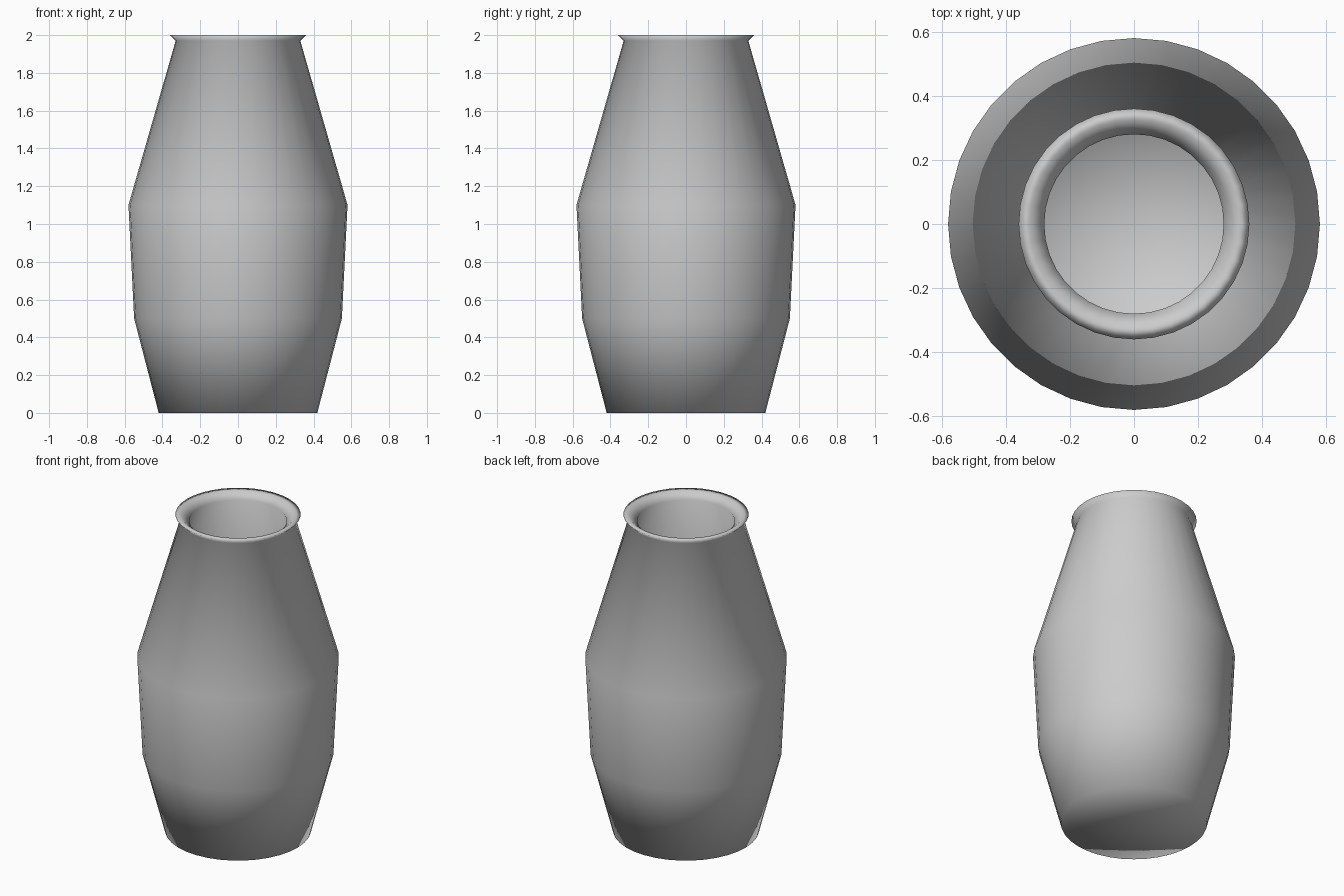
import bpy, bmesh, math

if "Cube" in bpy.data.objects:
    bpy.data.objects.remove(bpy.data.objects["Cube"])

SIDES = 36

# Wall profile (radius, height): outside upward, over the lip, inside downward
PROFILE = [
    (0.42, 0.0), (0.55, 0.50), (0.58, 1.10), (0.33, 1.97),   # outer body
    (0.36, 2.0), (0.325, 2.0),                               # flared lip
    (0.28, 1.96), (0.535, 1.09), (0.505, 0.51), (0.385, 0.04),  # inner wall
]


def ring(bm, radius, z):
    step = 2 * math.pi / SIDES
    return [bm.verts.new((radius * math.cos(i * step), radius * math.sin(i * step), z))
            for i in range(SIDES)]


def cap(bm, loop, z):
    # Fan of triangles to a centre point
    centre = bm.verts.new((0, 0, z))
    for i in range(SIDES):
        bm.faces.new((loop[i], loop[(i + 1) % SIDES], centre))


bm = bmesh.new()
rings = [ring(bm, r, z) for r, z in PROFILE]
for a, b in zip(rings, rings[1:]):
    for i in range(SIDES):
        j = (i + 1) % SIDES
        bm.faces.new((a[i], a[j], b[j], b[i]))
cap(bm, rings[0], 0.0)      # underside
cap(bm, rings[-1], 0.04)    # inner floor
bmesh.ops.recalc_face_normals(bm, faces=bm.faces)
for f in bm.faces:
    f.smooth = True

mesh = bpy.data.meshes.new("vase")
bm.to_mesh(mesh)
bm.free()

grey = bpy.data.materials.new("light grey ceramic")
grey.diffuse_color = (0.6, 0.6, 0.6, 1)
grey.use_nodes = True
grey.node_tree.nodes["Principled BSDF"].inputs["Base Color"].default_value = grey.diffuse_color
mesh.materials.append(grey)
vase = bpy.data.objects.new("vase", mesh)
bpy.context.collection.objects.link(vase)
